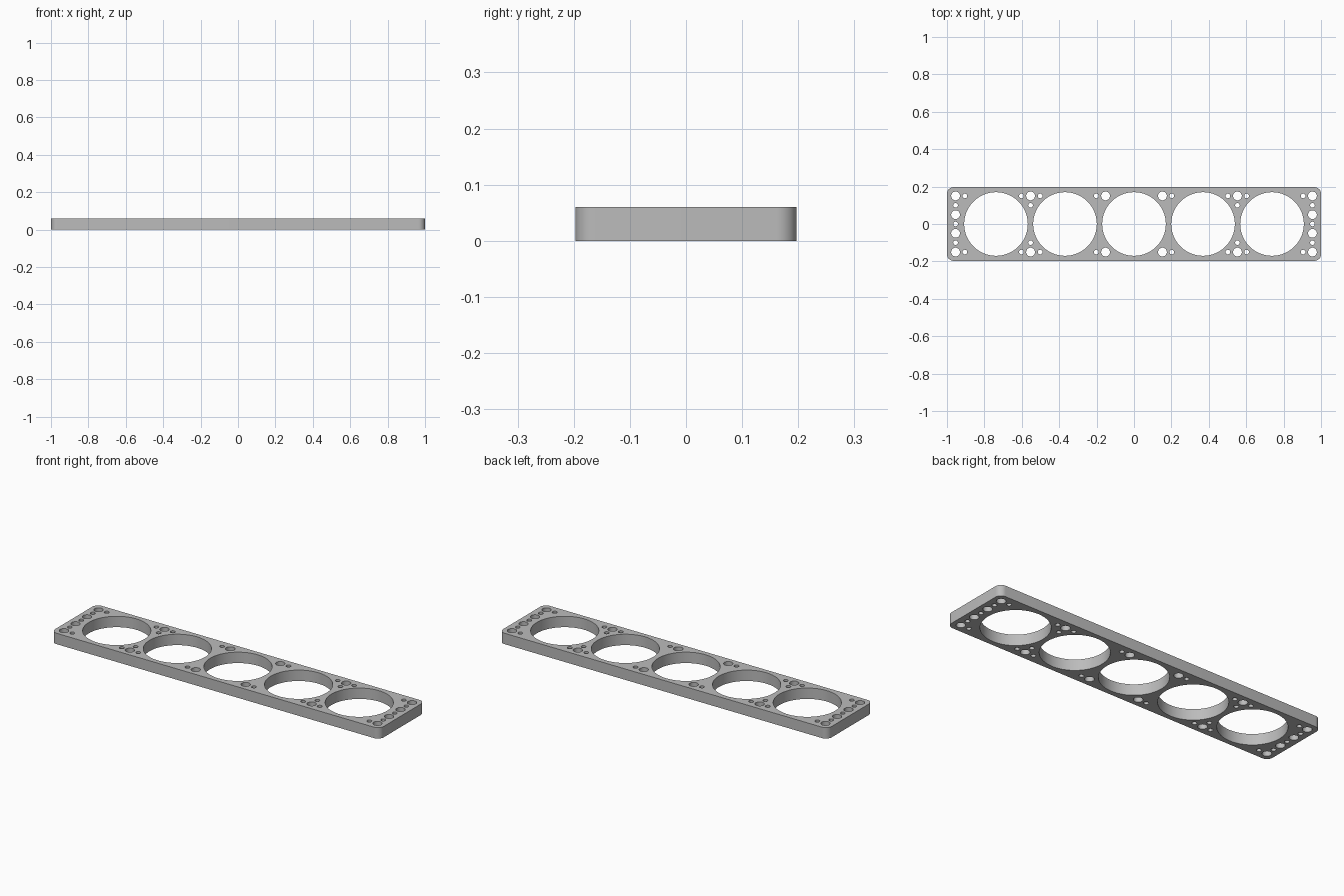
import bpy
import math

if "Cube" in bpy.data.objects:
    bpy.data.objects.remove(bpy.data.objects["Cube"], do_unlink=True)

LENGTH, WIDTH, HEIGHT, CORNER = 2.0, 0.394, 0.06, 0.035
BIG, BOLT, PIN = 0.17, 0.0235, 0.0125

# Plate colour
grey = bpy.data.materials.new("plain_grey")
grey.use_nodes = True
colour = (0.5, 0.5, 0.5, 1.0)
grey.diffuse_color = colour
grey.node_tree.nodes["Principled BSDF"].inputs["Base Color"].default_value = colour

curve = bpy.data.curves.new("plate_profile", "CURVE")
curve.dimensions = "2D"
curve.fill_mode = "BOTH"
curve.extrude = HEIGHT / 2


def add_loop(points):
    spline = curve.splines.new("POLY")
    spline.points.add(len(points) - 1)
    for point, (x, y) in zip(spline.points, points):
        point.co = (x, y, 0, 1)
    spline.use_cyclic_u = True


def arc(x, y, radius, start, sweep, steps):
    return [(x + radius * math.cos(start + sweep * i / steps),
             y + radius * math.sin(start + sweep * i / steps))
            for i in range(steps + 1)]


def hole(x, y, radius, sides):
    add_loop(arc(x, y, radius, 0, math.tau, sides)[:-1])


# Rounded outline
outline = []
for i, (sx, sy) in enumerate([(1, 1), (-1, 1), (-1, -1), (1, -1)]):
    outline += arc(sx * (LENGTH / 2 - CORNER), sy * (WIDTH / 2 - CORNER),
                   CORNER, i * math.pi / 2, math.pi / 2, 10)
add_loop(outline)

# Row of five large openings
for i in range(-2, 3):
    hole(i * 0.369, 0, BIG, 96)

# Bolt and pin holes, mirrored to both ends
for side in (-1, 1):
    for i in range(-3, 4):
        hole(side * 0.954, i * 0.05, BOLT if i % 2 else PIN, 32)
    for row in (-0.15, 0.15):
        for x in (0.553, 0.152):
            hole(side * x, row, BOLT, 32)
        for x in (0.904, 0.602, 0.502, 0.202):
            hole(side * x, row, PIN, 24)
        hole(side * 0.553, row * 2 / 3, PIN, 24)

# Turn the profile into a solid plate
source = bpy.data.objects.new("plate_source", curve)
bpy.context.collection.objects.link(source)
bpy.context.view_layer.update()
mesh = bpy.data.meshes.new_from_object(
    source.evaluated_get(bpy.context.evaluated_depsgraph_get()))
bpy.data.objects.remove(source, do_unlink=True)

plate = bpy.data.objects.new("perforated_plate", mesh)
bpy.context.collection.objects.link(plate)
plate.location.z = HEIGHT / 2
mesh.materials.clear()
mesh.materials.append(grey)

bpy.ops.object.select_all(action="DESELECT")
plate.select_set(True)
bpy.context.view_layer.objects.active = plate
bpy.ops.object.mode_set(mode="EDIT")
bpy.ops.mesh.select_all(action="SELECT")
bpy.ops.mesh.remove_doubles(threshold=0.0001)
bpy.ops.mesh.normals_make_consistent(inside=False)
bpy.ops.object.mode_set(mode="OBJECT")
bpy.ops.object.shade_smooth_by_angle(angle=math.radians(30))
